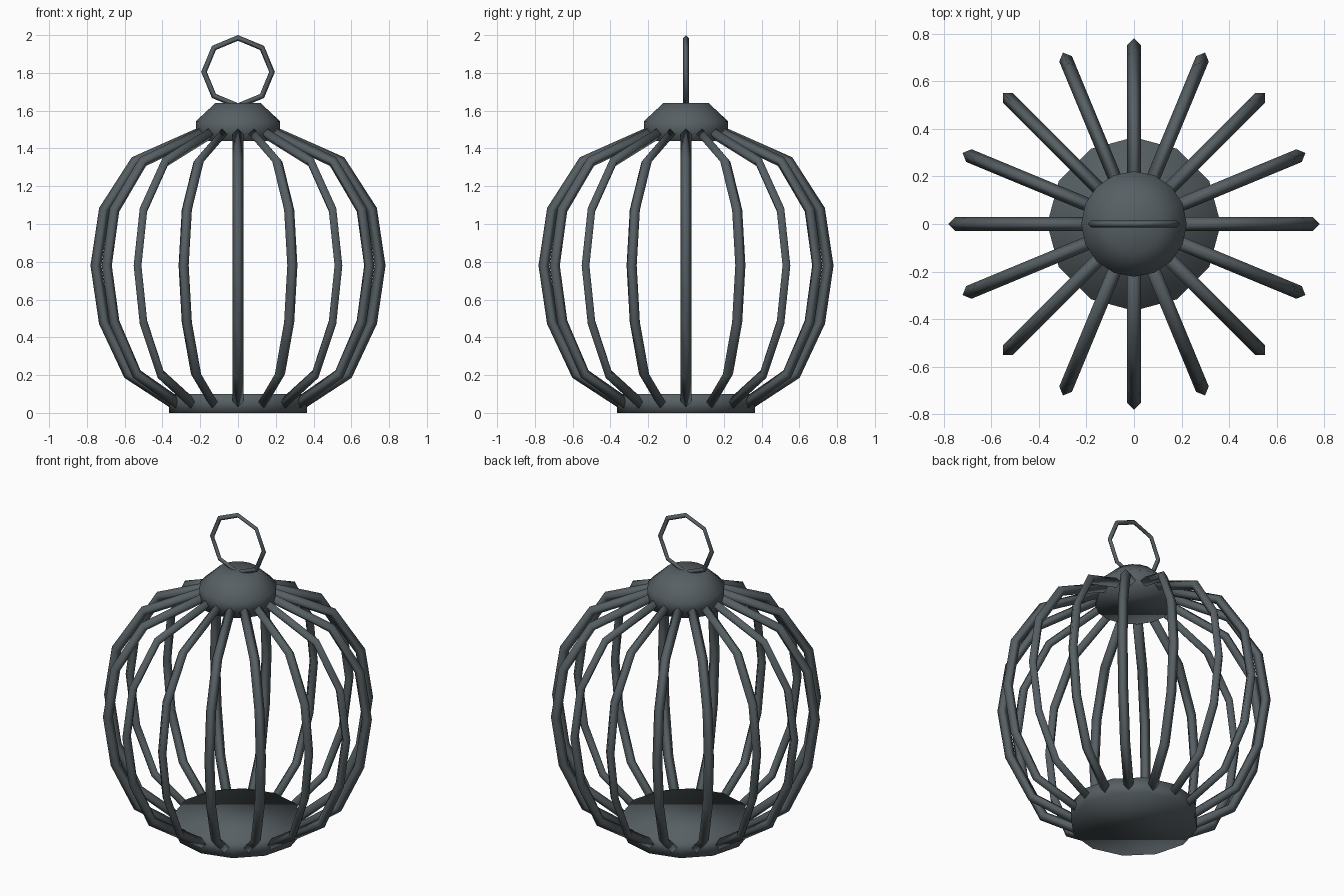
import bpy, math
from mathutils import Vector

if "Cube" in bpy.data.objects:
    bpy.data.objects.remove(bpy.data.objects["Cube"])

iron = bpy.data.materials.new("dark_slate_iron")
iron.diffuse_color = (0.095, 0.116, 0.126, 1)
iron.use_nodes = True
iron.node_tree.nodes["Principled BSDF"].inputs["Base Color"].default_value = iron.diffuse_color


def make(name, verts, faces):
    me = bpy.data.meshes.new(name)
    me.from_pydata(verts, [], faces)
    me.materials.append(iron)
    me.update()
    me.shade_smooth()
    ob = bpy.data.objects.new(name, me)
    bpy.context.collection.objects.link(ob)
    return ob


def lathe(name, profile, n):
    # profile runs bottom to top, capped at both ends
    verts = [(r * math.cos(2 * math.pi * i / n), r * math.sin(2 * math.pi * i / n), z)
             for r, z in profile for i in range(n)]
    faces = [(k * n + i, k * n + (i + 1) % n, (k + 1) * n + (i + 1) % n, (k + 1) * n + i)
             for k in range(len(profile) - 1) for i in range(n)]
    faces.append(tuple(reversed(range(n))))
    faces.append(tuple(range((len(profile) - 1) * n, len(profile) * n)))
    return make(name, verts, faces)


def sweep(name, path, rad, closed=False):
    # diamond section along a path in the xz plane
    pts = [Vector((x, 0, z)) for x, z in path]
    m, side = len(pts), Vector((0, 1, 0))
    verts = []
    for i, p in enumerate(pts):
        a = pts[(i - 1) % m] if closed or i > 0 else p
        b = pts[(i + 1) % m] if closed or i < m - 1 else p
        nrm = side.cross((b - a).normalized())
        verts += [p + nrm * rad, p + side * rad, p - nrm * rad, p - side * rad]
    faces = []
    for i in range(m if closed else m - 1):
        j = (i + 1) % m
        faces += [(i * 4 + k, j * 4 + k, j * 4 + (k + 1) % 4, i * 4 + (k + 1) % 4)
                  for k in range(4)]
    if not closed:
        faces += [(0, 1, 2, 3), tuple(m * 4 - 1 - k for k in range(4))]
    for f in range(len(faces)):
        faces[f] = tuple(reversed(faces[f]))
    return make(name, verts, faces)


# base plate and top cap
lathe("base_plate", [(0.365, 0.0), (0.365, 0.10)], 12)
lathe("top_cap", [(0.22, 1.44), (0.222, 1.545), (0.12, 1.64)], 16)

# sixteen bowed cage bars
bar_path = [(0.31, 0.03), (0.58, 0.205), (0.708, 0.48), (0.752, 0.78),
            (0.708, 1.075), (0.545, 1.33), (0.15, 1.505)]
bar = sweep("cage_bar_1", bar_path, 0.029)
for i in range(1, 16):
    ob = bpy.data.objects.new("cage_bar_%d" % (i + 1), bar.data)
    ob.rotation_euler.z = i * math.pi / 8
    bpy.context.collection.objects.link(ob)

# eight-sided hanging ring
sweep("hanging_ring", [(0.18 * math.sin(i * math.pi / 4), 1.805 + 0.18 * math.cos(i * math.pi / 4))
                       for i in range(8)], 0.015, closed=True)
